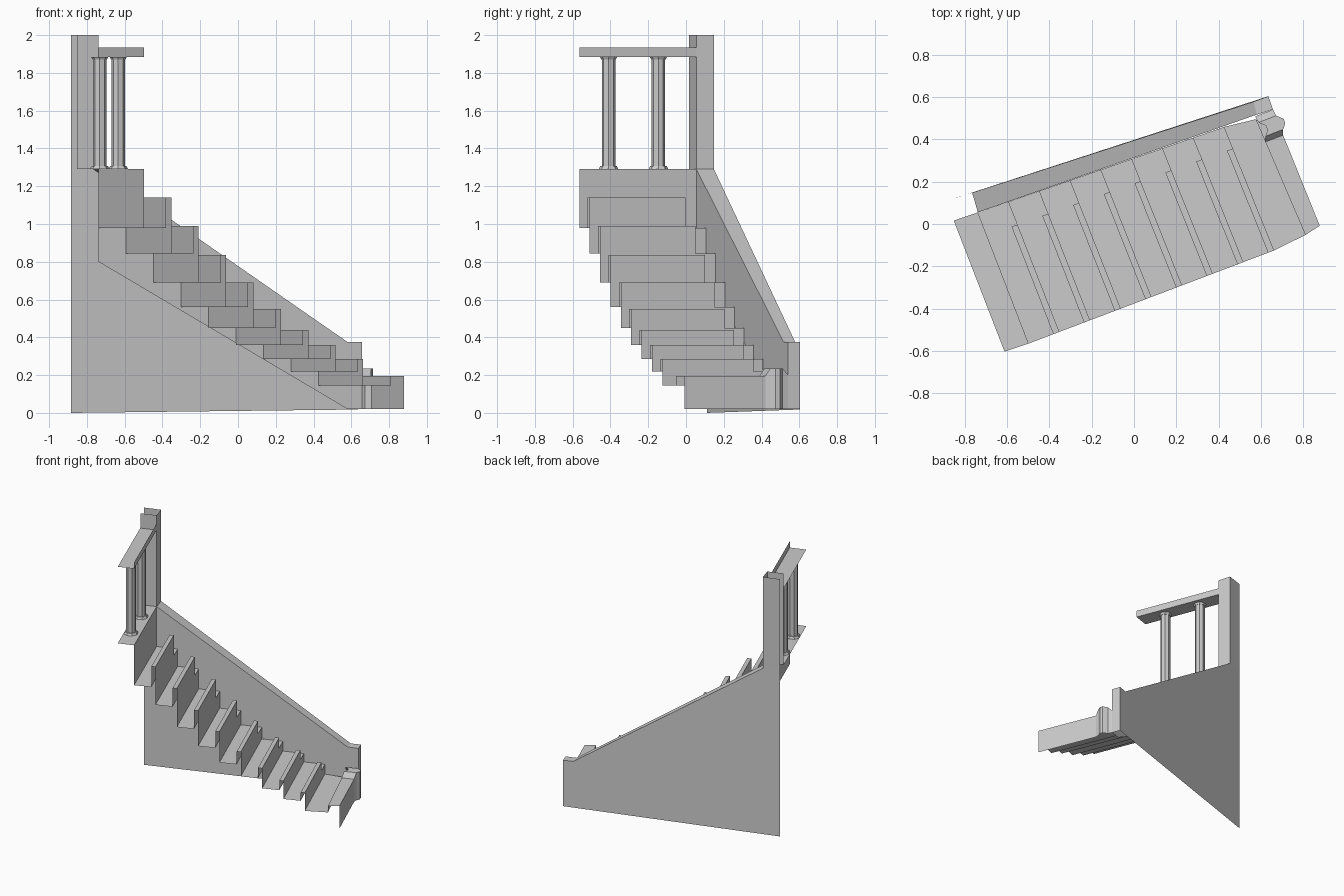
import bpy, bmesh
from mathutils import Vector
from math import radians

if "Cube" in bpy.data.objects:
    bpy.data.objects.remove(bpy.data.objects["Cube"])

U = Vector((0.933, 0.360, 0))          # direction of descent in plan


def surface(name, polys):
    """Join polygons into one open-surfaced object."""
    bm = bmesh.new()
    for p in polys:
        bm.faces.new([bm.verts.new(v) for v in p])
    bmesh.ops.remove_doubles(bm, verts=bm.verts, dist=0.0004)
    bmesh.ops.recalc_face_normals(bm, faces=bm.faces)
    me = bpy.data.meshes.new(name)
    bm.to_mesh(me)
    bm.free()
    ob = bpy.data.objects.new(name, me)
    bpy.context.collection.objects.link(ob)
    return ob


def at(p, z):
    return Vector((p[0], p[1], z))


def upright(a, b, z0, z1):
    return [at(a, z0), at(b, z0), at(b, z1), at(a, z1)]


# Side wall with tall end post (plan corners, i = inner, o = outer)
i0, i1, i2, i3 = (-0.852, 0.016), (-0.738, 0.055), (0.58, 0.517), (0.657, 0.541)
o0, o1, o2, o3 = (-0.884, 0.11), (-0.765, 0.148), (0.565, 0.578), (0.635, 0.604)
surface("side_wall", [
    [at(o0, 0), at(o3, 0.018), at(o3, 0.375), at(o2, 0.375), at(o1, 1.29), at(o0, 1.29)],
    [at(i1, 0.80), at(i2, 0.02), at(i3, 0.02), at(i3, 0.375), at(i2, 0.375), at(i1, 1.29)],
    [at(i1, 1.29), at(i2, 0.375), at(o2, 0.375), at(o1, 1.29)],
    [at(i2, 0.375), at(i3, 0.375), at(o3, 0.375), at(o2, 0.375)],
    upright(i3, o3, 0.02, 0.375),
])
surface("end_post", [
    upright(o0, o1, 1.29, 2.0),
    upright(i0, i1, 1.29, 2.0),
    upright(i1, o1, 1.29, 2.0),
])

# Steps: riser boards standing proud of the treads, notched beside the wall
tops = [1.29, 1.14, 0.99, 0.835, 0.69, 0.55, 0.44, 0.36, 0.285]
bots = [0.98, 0.845, 0.69, 0.56, 0.45, 0.36, 0.285, 0.22, 0.145]
R0, PITCH = Vector((-0.498, -0.565, 0)), Vector((0.145, 0.055, 0))
L0, LPITCH = Vector((-0.738, 0.055, 0)), Vector((0.1455, 0.0505, 0))
LIP = U * 0.03


def step_points(i):
    r, l = R0 + PITCH * i, L0 + LPITCH * i
    notch = l + (r - l) * 0.175        # where the tall part of the board ends
    return r, l, notch


# Landing and its riser
back_l, back_r = (-0.852, 0.016), (-0.612, -0.603)
surface("landing", [
    [at(back_l, 1.29), at(back_r, 1.29), at(R0, 1.29), at(L0, 1.29)],
    upright(L0, R0, bots[0], 1.29),
])
for i in range(1, 9):
    r, l, n = step_points(i)
    pr, pl, _ = step_points(i - 1)
    rb, nb = r - LIP, n - LIP
    z0, z1, zt = bots[i], tops[i], bots[i - 1]
    surface("step_%d" % i, [
        [at(pl, zt), at(pr, zt), at(rb, zt), at(nb, zt), at(n, zt), at(l, zt)],
        [at(l, z0), at(r, z0), at(r, z1), at(n, z1), at(n, zt), at(l, zt)],
        [at(r, z1), at(n, z1), at(nb, z1), at(rb, z1)],
        upright(rb, nb, zt, z1),
        upright(n, nb, zt, z1),
    ])

# Wide bottom step with splayed end
r, l, _ = step_points(8)
fr, fl = (0.878, -0.008), (0.705, 0.42)
br, bl = (0.81, -0.052), (0.575, 0.495)
surface("bottom_step", [
    [at(l, 0.145), at(r, 0.145), at(br, 0.145), at(bl, 0.145)],
    upright(br, bl, 0.145, 0.195),
    [at(br, 0.195), at(fr, 0.195), at(fl, 0.195), at(bl, 0.195)],
    upright(fr, fl, 0.02, 0.195),
])

# Moulded corner block between bottom step and wall
prof = [(0.657, 0.541, 0.20), (0.672, 0.512, 0.235), (0.708, 0.497, 0.235),
        (0.715, 0.475, 0.235), (0.705, 0.447, 0.235), (0.705, 0.42, 0.195)]
faces = []
for a, b in zip(prof, prof[1:]):
    a, b = Vector(a), Vector(b)
    faces.append([at(a, 0.02), at(b, 0.02), b, a])
    faces.append([a, b, b - U * 0.09, a - U * 0.09])
surface("corner_block", faces)

# Hand rail: front fascia and underside
surface("hand_rail", [
    upright(L0, R0, 1.885, 1.935),
    [at(back_l, 1.885), at(back_r, 1.885), at(R0, 1.885), at(L0, 1.885)],
])


# Balusters with base and cap discs
def drum(bm, p, rad, z0, z1, rad2=None):
    res = bmesh.ops.create_cone(bm, cap_ends=True, segments=8, radius1=rad,
                                radius2=rad2 or rad, depth=z1 - z0)
    bmesh.ops.translate(bm, verts=res["verts"], vec=at(p, (z0 + z1) / 2))


for k, p in enumerate([(-0.634, -0.41), (-0.732, -0.146)]):
    bm = bmesh.new()
    drum(bm, p, 0.036, 1.305, 1.872)
    drum(bm, p, 0.052, 1.29, 1.306, 0.044)
    drum(bm, p, 0.038, 1.87, 1.885, 0.046)
    me = bpy.data.meshes.new("baluster_%d" % (k + 1))
    bm.to_mesh(me)
    bm.free()
    bpy.context.collection.objects.link(bpy.data.objects.new(me.name, me))
